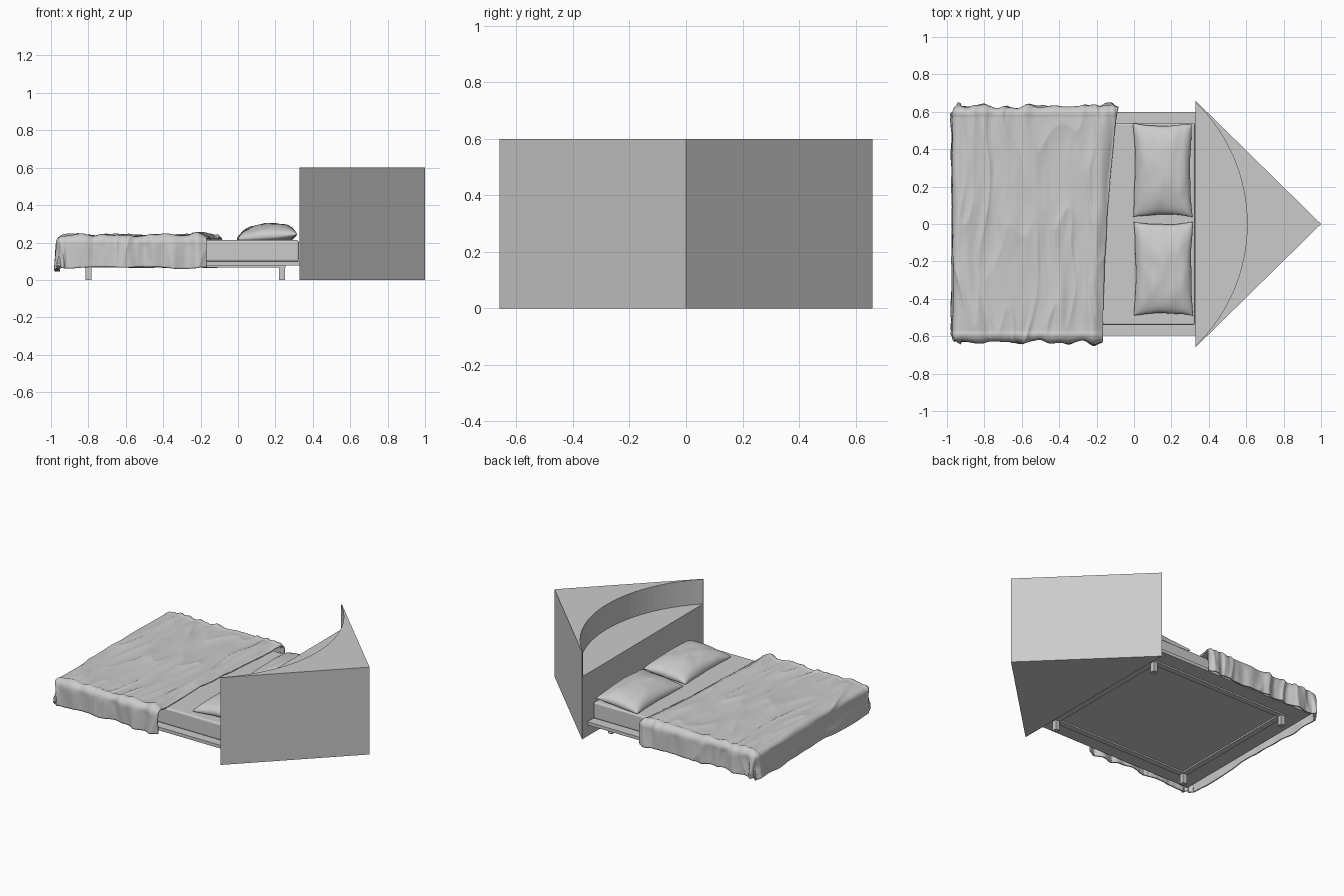
import bpy, bmesh, math
from mathutils import Vector, noise

if "Cube" in bpy.data.objects:
    bpy.data.objects.remove(bpy.data.objects["Cube"])


def n2(x, y, seed=0.0):
    return noise.noise(Vector((x, y, seed)))


def finish(name, bm, smooth=False):
    me = bpy.data.meshes.new(name)
    bm.to_mesh(me)
    bm.free()
    if smooth:
        me.polygons.foreach_set("use_smooth", [True] * len(me.polygons))
    ob = bpy.data.objects.new(name, me)
    bpy.context.collection.objects.link(ob)
    return ob


def prism(name, pts, z0, z1):
    bm = bmesh.new()
    f = bm.faces.new([bm.verts.new((x, y, z0)) for x, y in pts])
    ext = bmesh.ops.extrude_face_region(bm, geom=[f])["geom"]
    verts = [g for g in ext if isinstance(g, bmesh.types.BMVert)]
    bmesh.ops.translate(bm, verts=verts, vec=(0, 0, z1 - z0))
    bmesh.ops.recalc_face_normals(bm, faces=bm.faces[:])
    return finish(name, bm)


def box(name, x0, x1, y0, y1, z0, z1, bevel=0.0):
    ob = prism(name, [(x0, y0), (x1, y0), (x1, y1), (x0, y1)], z0, z1)
    if bevel:
        m = ob.modifiers.new("soft_edges", 'BEVEL')
        m.width, m.segments = bevel, 3
    return ob


def surface(bm, func, nu, nv):
    g = [[bm.verts.new(func(i / nu, j / nv)) for j in range(nv + 1)]
         for i in range(nu + 1)]
    for i in range(nu):
        for j in range(nv):
            bm.faces.new((g[i][j], g[i][j + 1], g[i + 1][j + 1], g[i + 1][j]))


# Triangular corner headboard with a curved shelf recess
HX = 0.328
head = prism("corner_headboard", [(HX, -0.66), (1.0, 0), (HX, 0.66)], 0, 0.6)
R_ARC, CX = 0.906, -0.301
arc = [(CX + R_ARC * math.cos(a), R_ARC * math.sin(a))
       for a in (2 * math.pi * k / 128 for k in range(128))]
cutter = prism("recess_cutter", arc, 0.43, 0.75)
cutter.hide_render = True
cutter.hide_set(True)
cut = head.modifiers.new("recess", 'BOOLEAN')
cut.operation, cut.solver, cut.object = 'DIFFERENCE', 'EXACT', cutter
bpy.context.view_layer.objects.active = head
head.select_set(True)
bpy.ops.object.modifier_apply(modifier="recess")
bpy.data.objects.remove(cutter)

# Platform, under-rails and legs
box("bed_platform", -0.935, HX, -0.595, 0.6, 0.076, 0.098)
for s, side in ((-1, "front"), (1, "back")):
    y = s * 0.475
    box(side + "_rail", -0.82, 0.255, y - 0.02, y + 0.02, 0.066, 0.076)
    for x, end in ((-0.8, "foot"), (0.235, "head")):
        box(f"{side}_{end}_leg", x - 0.016, x + 0.016, y - 0.016, y + 0.016, 0, 0.07)
for x, end in ((-0.8, "foot"), (0.235, "head")):
    box(end + "_rail", x - 0.02, x + 0.02, -0.455, 0.455, 0.066, 0.076)

# Mattress
box("mattress", -0.915, HX - 0.002, -0.54, 0.54, 0.098, 0.213, 0.012)

# Pillows, pinched at the corners
def pillow(name, cx, cy, seed):
    def side(sign):
        def f(a, b):
            u, v = math.sin((a - 0.5) * math.pi), math.sin((b - 0.5) * math.pi)
            full = (max(0, 1 - u * u) * max(0, 1 - v * v)) ** 0.42
            x = cx + 0.158 * u * (1 - 0.06 * (1 - v * v)) + 0.004 * n2(v * 2, u, seed)
            y = cy + 0.25 * v * (1 - 0.05 * (1 - u * u)) + 0.004 * n2(u * 2, v, seed)
            rim = 0.230 + 0.012 * u + 0.006 * n2(u * 1.5, v * 1.5, seed + 3)
            wr = 0.008 * n2(u * 3, v * 2, seed + 5) * full
            z = rim + (0.074 * full + wr if sign > 0 else -0.05 * full)
            return (x, y, max(z, 0.2125))
        return f
    bm = bmesh.new()
    surface(bm, side(1), 40, 48)
    surface(bm, side(-1), 40, 48)
    bmesh.ops.remove_doubles(bm, verts=bm.verts[:], dist=1e-5)
    bmesh.ops.recalc_face_normals(bm, faces=bm.faces[:])
    finish(name, bm, True)


pillow("back_pillow", 0.153, 0.288, 1.3)
pillow("front_pillow", 0.157, -0.24, 8.7)

# Duvet draped over the foot and both sides
XF, YF, R, TOP, LEN = -0.925, 0.585, 0.04, 0.236, 0.192


def drape(a, b):
    q = (2 * b - 1) * (YF + LEN)
    qc = max(-0.63, min(0.63, q))
    edge = -0.145 + 0.0645 * qc + 0.05 * qc * qc + 0.006 * n2(q * 5, 0, 2)
    p = edge + (XF - LEN - edge) * a
    dx, dy = max(0, XF - p), max(0, abs(q) - YF)
    over = max(dx, dy)
    ang = math.atan2(dy, dx) if over else 0
    out = Vector((-math.cos(ang), math.copysign(math.sin(ang), q), 0))
    th = min(over / R, math.pi / 2)
    hang = max(0, over - R * math.pi / 2)
    hang *= 1 + 0.10 * n2(p * 5, q * 5, 9) + (0.12 if dx > dy else 0)
    pos = Vector((max(p, XF), max(-YF, min(YF, q)), TOP))
    pos += out * R * math.sin(th)
    pos.z -= R * (1 - math.cos(th)) + hang
    # long folds running across the bed, with finer creases
    wx = p + 0.06 * n2(p * 3, q * 3, 4)
    f1 = n2(wx * 10, q * 1.5, 1)
    crease = (1 - abs(n2(wx * 9 + 4, q * 2, 6))) ** 4
    disp = 0.011 * f1 + 0.011 * crease - 0.004 + 0.004 * n2(wx * 24, q * 5, 7)
    # vertical folds on the hanging edges
    k = over / LEN
    if dx > 0:
        disp = disp * (1 - 0.6 * min(1, dx / 0.06)) + 0.012 * k * n2(q * 10, p * 2, 3) + 0.010 * k
    if dy > 0:
        disp += 0.016 * min(1, dy / 0.08) * n2(p * 13, q, 5) + 0.004
    # rolled edge at the head end
    d = edge - p
    disp += 0.022 * math.exp(-((d - 0.06) / 0.04) ** 2) * (0.7 + 0.6 * n2(q * 3, 1, 8))
    disp -= 0.016 * math.exp(-d / 0.02) * (1 - min(1, k * 4))
    normal = out * math.sin(th) + Vector((0, 0, math.cos(th)))
    return pos + normal * max(disp, -0.012)


bm = bmesh.new()
surface(bm, drape, 170, 170)
duvet = finish("duvet", bm, True)
sol = duvet.modifiers.new("thickness", 'SOLIDIFY')
sol.thickness, sol.offset = 0.010, -1
